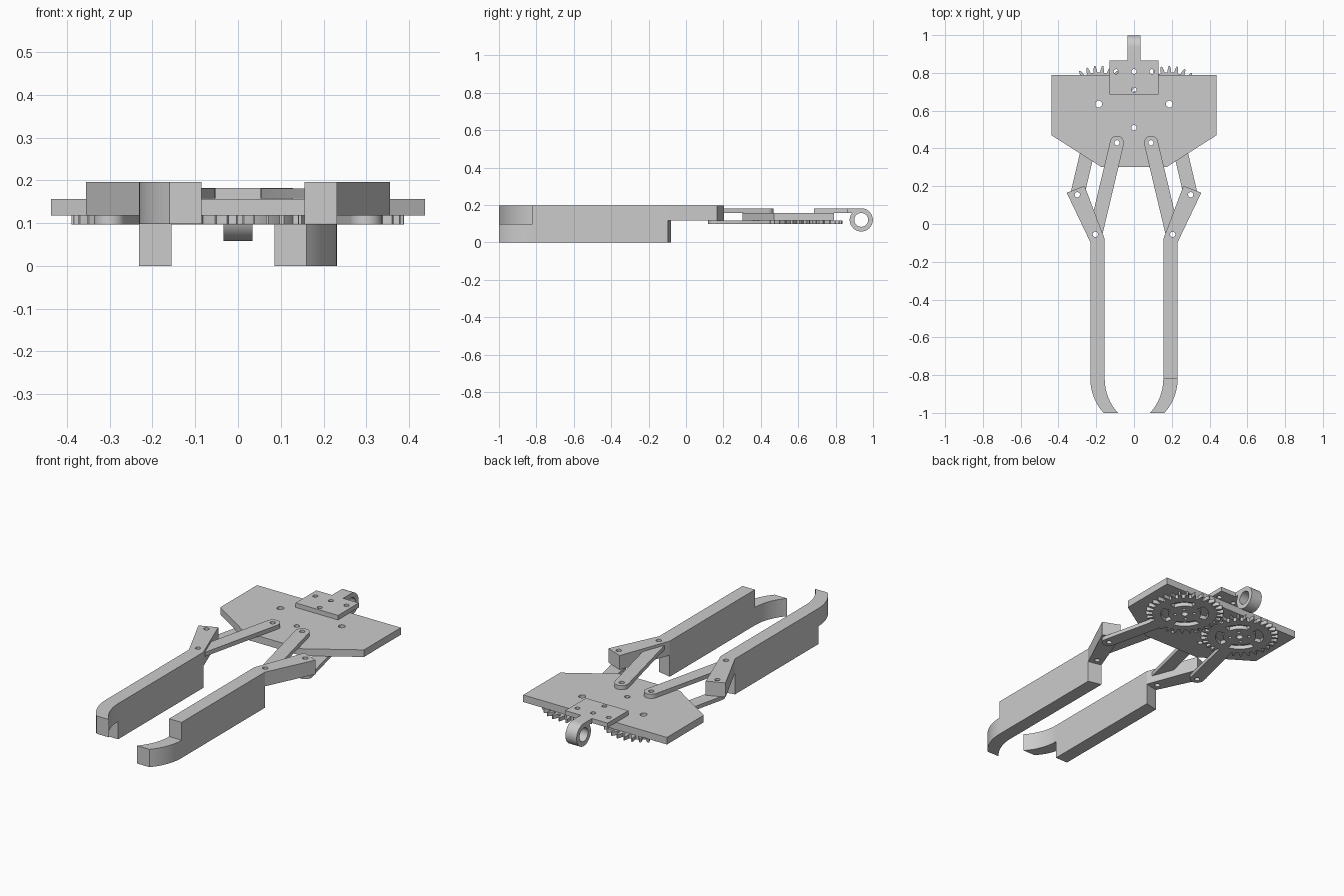
import bpy, bmesh
from math import sin, cos, pi, radians, atan2, hypot
from mathutils import Matrix

if "Cube" in bpy.data.objects:
    bpy.data.objects.remove(bpy.data.objects["Cube"])


def arc(cx, cy, r, a0, a1, n):
    return [(cx + r * cos(a0 + (a1 - a0) * i / n), cy + r * sin(a0 + (a1 - a0) * i / n))
            for i in range(n + 1)]


def circle(cx, cy, r, n=24):
    return arc(cx, cy, r, 0, 2 * pi, n)[:-1]


def capsule(a, b, r):
    t = atan2(b[1] - a[1], b[0] - a[0])
    return arc(*b, r, t - pi / 2, t + pi / 2, 12) + arc(*a, r, t + pi / 2, t + 3 * pi / 2, 12)


def prism(name, loops, z0, z1, matrix=None):
    """Extrude a 2D outline (first loop) with holes (other loops) from z0 to z1."""
    cu = bpy.data.curves.new(name, 'CURVE')
    cu.dimensions = '2D'
    cu.fill_mode = 'BOTH'
    cu.extrude = (z1 - z0) / 2
    for pts in loops:
        s = cu.splines.new('POLY')
        s.points.add(len(pts) - 1)
        for p, (x, y) in zip(s.points, pts):
            p.co = (x, y, 0, 1)
        s.use_cyclic_u = True
    tmp = bpy.data.objects.new(name + "_outline", cu)
    bpy.context.collection.objects.link(tmp)
    dg = bpy.context.evaluated_depsgraph_get()
    me = bpy.data.meshes.new_from_object(tmp.evaluated_get(dg))
    bpy.data.objects.remove(tmp)
    bm = bmesh.new()
    bm.from_mesh(me)
    bmesh.ops.translate(bm, verts=bm.verts, vec=(0, 0, (z0 + z1) / 2))
    if matrix:
        bmesh.ops.transform(bm, matrix=matrix, verts=bm.verts)
    bmesh.ops.remove_doubles(bm, verts=bm.verts, dist=1e-5)
    bmesh.ops.recalc_face_normals(bm, faces=bm.faces)
    bm.to_mesh(me)
    bm.free()
    me.name = name
    ob = bpy.data.objects.new(name, me)
    bpy.context.collection.objects.link(ob)
    bpy.ops.object.select_all(action='DESELECT')
    ob.select_set(True)
    bpy.context.view_layer.objects.active = ob
    bpy.ops.object.shade_smooth_by_angle(angle=radians(25))
    return ob


def mirror(pts, s):
    return [(s * x, y) for x, y in pts]


GEAR, PIVOT = (0.187, 0.635), (0.09, 0.43)
PIN_A, PIN_B = (0.30, 0.155), (0.205, -0.055)
TEETH = 30

# Base plate
half = [(0.175, 0.303), (0.437, 0.47), (0.437, 0.79)]
holes = [circle(s * GEAR[0], GEAR[1], 0.018) for s in (1, -1)]
holes += [circle(s * PIVOT[0], PIVOT[1], 0.014) for s in (1, -1)]
screws = [circle(x, y, 0.013) for x, y in ((-0.095, 0.807), (0, 0.807), (0.095, 0.807), (0, 0.71))]
prism("base_plate", [half + mirror(half[::-1], -1), circle(0, 0.51, 0.014), circle(0, 0.71, 0.013)] + holes,
      0.118, 0.157)

# Mounting bracket with eye
prism("bracket_plate", [[(-0.129, 0.685), (0.129, 0.685), (0.129, 0.865), (-0.129, 0.865)]] + screws,
      0.157, 0.182)
eye = [(0.865, 0.157), (0.865, 0.182)] + arc(0.937, 0.12, 0.062, pi / 2, radians(-216.6), 40)
to_yz = Matrix(((0, 0, 1, 0), (1, 0, 0, 0), (0, 1, 0, 0), (0, 0, 0, 1)))
prism("bracket_eye", [eye, circle(0.937, 0.12, 0.037, 32)], -0.034, 0.034, to_yz)

for side, s in (("right", 1), ("left", -1)):
    # Gear: toothed rim, bore and four arc slots; one side turned half a tooth to mesh
    gx, gy = s * GEAR[0], GEAR[1]
    step = 2 * pi / TEETH
    rim = []
    for i in range(TEETH):
        a = (i + (0.5 if s > 0 else 0)) * step + (0 if s < 0 else pi)
        for f, r in ((-0.29, 0.168), (-0.2, 0.187), (-0.08, 0.202), (0.08, 0.202), (0.2, 0.187), (0.29, 0.168)):
            rim.append((gx + r * cos(a + f * step), gy + r * sin(a + f * step)))
    slots = []
    for k in range(4):
        m = k * pi / 2 + pi / 4
        w = radians(33)
        slots.append(arc(gx, gy, 0.125, m - w, m + w, 12) + arc(gx, gy, 0.085, m + w, m - w, 12))
        slots.append(circle(gx + 0.05 * cos(m), gy + 0.05 * sin(m), 0.009, 12))
    prism(side + "_gear", [rim, circle(gx, gy, 0.018)] + slots, 0.097, 0.118)

    # Drive arm growing out of the gear
    dx, dy = PIN_A[0] - GEAR[0], PIN_A[1] - GEAR[1]
    k = 0.18 / hypot(dx, dy)
    start = (s * (GEAR[0] + dx * k), GEAR[1] + dy * k)
    end = (s * PIN_A[0], PIN_A[1])
    prism(side + "_drive_arm", [capsule(start, end, 0.037), circle(*end, 0.014)], 0.097, 0.118)

    # Follower link on top of the plate
    a, b = (s * PIVOT[0], PIVOT[1]), (s * PIN_B[0], PIN_B[1])
    prism(side + "_link", [capsule(a, b, 0.037), circle(*a, 0.014), circle(*b, 0.014)], 0.158, 0.181)

    # Finger: knuckle, straight pad, and curved half-height tip (left high, right low)
    knuckle = [(0.155, -0.08), (0.231, -0.097), (0.356, 0.165), (0.262, 0.203)]
    prism(side + "_finger_knuckle",
          [mirror(knuckle, s), circle(*b, 0.014), circle(*end, 0.014)], 0.118, 0.196)
    pad = [(0.155, -0.08), (0.155, -0.82), (0.231, -0.82), (0.231, -0.097)]
    prism(side + "_finger_pad", [mirror(pad, s)], 0, 0.196)
    R, th = 0.266, radians(42.6)
    outer = arc(0.231 - R, -0.82, R, 0, -th, 14)
    inner = arc(0.155 - R, -0.82, R, -th, 0, 14)
    z0, z1 = (0, 0.098) if s > 0 else (0.098, 0.196)
    prism(side + "_finger_tip", [mirror(outer + inner, s)], z0, z1)
